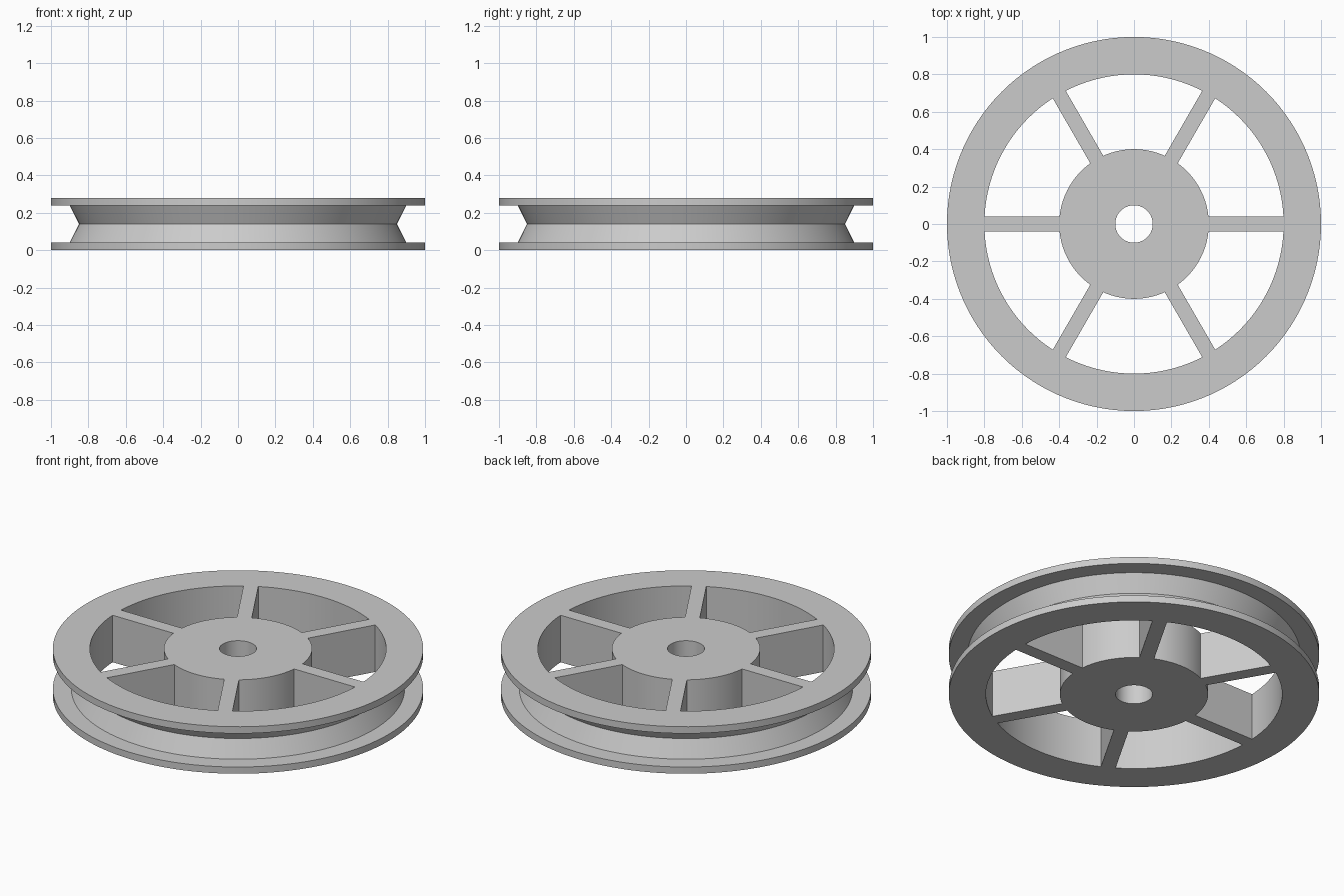
import bpy, bmesh, math

if "Cube" in bpy.data.objects:
    bpy.data.objects.remove(bpy.data.objects["Cube"])

H = 0.28            # wheel thickness
HALF = 0.04         # half spoke width
SPOKES, STEPS = 6, 18
R_BORE, R_HUB, R_IN = 0.10, 0.40, 0.80

grey = bpy.data.materials.new("light_grey")
grey.diffuse_color = (0.6, 0.6, 0.6, 1)
grey.use_nodes = True
grey.node_tree.nodes["Principled BSDF"].inputs["Base Color"].default_value = grey.diffuse_color

bm = bmesh.new()


def angles(r):
    """Angles round the wheel; the first two steps of a sector are the spoke's width."""
    a, sector = math.asin(HALF / r), 2 * math.pi / SPOKES
    one = [-a, 0] + [a + (sector - 2 * a) * i / STEPS for i in range(STEPS)]
    return [k * sector + t for k in range(SPOKES) for t in one]


def ring(r, z, ang):
    return [bm.verts.new((r * math.cos(t), r * math.sin(t), z)) for t in ang]


def skin(a, b, skip_spokes=False):
    n = len(a)
    for i in range(n):
        if skip_spokes and i % (STEPS + 2) < 2:
            continue
        j = (i + 1) % n
        bm.faces.new((a[i], a[j], b[j], b[i]))


# rim with V groove between two flanges
ang = angles(R_IN)
profile = [(R_IN, 0), (1, 0), (1, 0.04), (0.9, 0.04), (0.85, H / 2),
           (0.9, 0.24), (1, 0.24), (1, H), (R_IN, H)]
rim = [ring(r, z, ang) for r, z in profile]
for a, b in zip(rim, rim[1:]):
    skin(a, b)
skin(rim[-1], rim[0], True)

# hub with bore
ang = angles(R_HUB)
hub = [ring(r, z, ang) for r, z in
       [(R_HUB, H), (R_BORE, H), (R_BORE, 0), (R_HUB, 0)]]
for a, b in zip(hub, hub[1:]):
    skin(a, b)
skin(hub[-1], hub[0], True)

# spokes bridge hub and rim, flush with both faces
for k in range(SPOKES):
    i = k * (STEPS + 2)
    for h, r in ((hub[0], rim[-1]), (hub[-1], rim[0])):
        bm.faces.new((h[i], r[i], r[i + 1], r[i + 2], h[i + 2], h[i + 1]))
    for j in (i, i + 2):
        bm.faces.new((hub[0][j], rim[-1][j], rim[0][j], hub[-1][j]))

bmesh.ops.recalc_face_normals(bm, faces=bm.faces[:])
mesh = bpy.data.meshes.new("pulley_wheel")
bm.to_mesh(mesh)
bm.free()
mesh.materials.append(grey)
wheel = bpy.data.objects.new("pulley_wheel", mesh)
bpy.context.collection.objects.link(wheel)
bpy.context.view_layer.objects.active = wheel
wheel.select_set(True)
bpy.ops.object.shade_smooth_by_angle(angle=math.radians(25))
